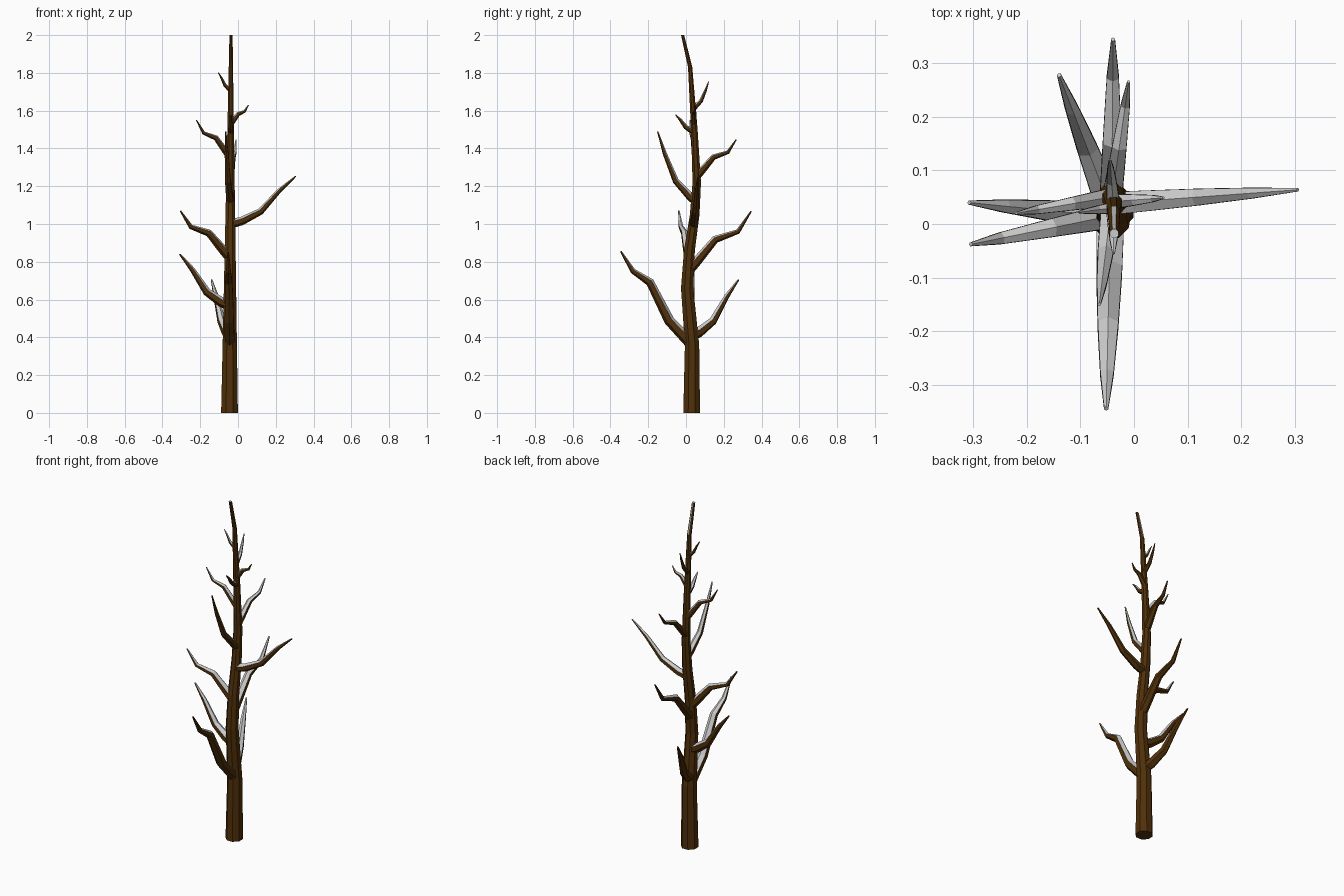
import bpy, bmesh, math
from mathutils import Vector

if "Cube" in bpy.data.objects:
    bpy.data.objects.remove(bpy.data.objects["Cube"])


def material(name, rgb):
    m = bpy.data.materials.new(name)
    m.diffuse_color = (*rgb, 1)
    m.use_nodes = True
    m.node_tree.nodes["Principled BSDF"].inputs["Base Color"].default_value = m.diffuse_color
    return m


BARK = material("bark", (0.08, 0.03, 0.003))
SNOW = material("snow", (0.8, 0.8, 0.8))
UP = Vector((0, 0, 1))


def limb(name, pts, radii, sides, level=False):
    """Tapered faceted tube along a path; faces that look upward are snowy."""
    last = len(pts) - 1
    flat = pts[last] - pts[0]
    side = Vector((1, 0, 0)) if level else Vector((flat.y, -flat.x, 0)).normalized()
    bm = bmesh.new()
    rings = []
    for i, (p, r) in enumerate(zip(pts, radii)):
        before = (p - pts[max(i - 1, 0)]).normalized()
        after = (pts[min(i + 1, last)] - p).normalized()
        tangent = UP if level else (before + after).normalized()
        s = (side - tangent * side.dot(tangent)).normalized()
        up = s.cross(tangent)
        turn = math.pi / 2 + (math.pi / sides if level else 0)
        angles = [turn + math.tau * k / sides for k in range(sides)]
        rings.append([bm.verts.new(p + (s * math.cos(a) + up * math.sin(a)) * r)
                      for a in angles])
    for a, b in zip(rings, rings[1:]):
        for k in range(sides):
            bm.faces.new((a[k - 1], a[k], b[k], b[k - 1]))
    bm.faces.new(rings[0])
    bm.faces.new(rings[last])
    bmesh.ops.recalc_face_normals(bm, faces=bm.faces[:])
    for f in bm.faces:
        f.material_index = int(f.normal.z > 0.2)
    me = bpy.data.meshes.new(name)
    bm.to_mesh(me)
    bm.free()
    me.materials.append(BARK)
    me.materials.append(SNOW)
    bpy.context.collection.objects.link(bpy.data.objects.new(name, me))


# Trunk: sways in depth, even taper, tip leaning forward (y, z)
sway = [(.03, 0), (.032, .36), (.006, .66), (.018, .86), (.046, 1.05),
        (.057, 1.22), (.044, 1.5), (.022, 1.83), (-.018, 2)]
trunk = [Vector((-.045 + .004 * z, y, z)) for y, z in sway]
limb("trunk", trunk, [.048 - .0195 * p.z for p in trunk], 8, level=True)


def on_trunk(z):
    for a, b in zip(trunk, trunk[1:]):
        if a.z <= z <= b.z:
            return a.lerp(b, (z - a.z) / (b.z - a.z))


# Branch bends: fraction of reach, fraction of rise
steep = [(.32, .26), (.59, .67), (.83, .79)]
sweep = [(.17, .06), (.46, .26), (.75, .70)]
arch = [(.15, .07), (.52, .29), (.81, .68)]
kink = [(.15, .18), (.43, .53), (.79, .66)]

# Branches: name, bend, height on trunk, tip
branches = [
    ("low_front_branch", steep, .36, (-.052, -.345, .855)),
    ("low_back_branch", sweep, .41, (-.14, .278, .705)),
    ("low_left_branch", sweep, .57, (-.308, .04, .84)),
    ("mid_left_branch", kink, .82, (-.305, -.038, 1.07)),
    ("mid_back_branch", kink, .75, (-.039, .345, 1.068)),
    ("mid_right_branch", sweep, 1.0, (.306, .064, 1.253)),
    ("high_front_branch", arch, 1.12, (-.065, -.15, 1.49)),
    ("high_back_branch", kink, 1.25, (-.01, .266, 1.447)),
    ("high_left_branch", kink, 1.35, (-.22, .02, 1.55)),
    ("right_twig", kink, 1.53, (.055, .049, 1.63)),
    ("front_twig", sweep, 1.49, (-.038, -.055, 1.578)),
    ("back_twig", arch, 1.61, (-.045, .12, 1.755)),
    ("left_twig", sweep, 1.71, (-.105, .022, 1.803)),
]
for name, bend, z, tip in branches:
    start, span = on_trunk(z), Vector(tip) - on_trunk(z)
    path = [start + Vector((span.x * h, span.y * h, span.z * v))
            for h, v in [(0, 0), *bend, (1, 1)]]
    thick = .031 - .0065 * z * z
    limb(name, path, [thick * (1 - .85 * (i / 4) ** 1.7) for i in range(5)], 6)
